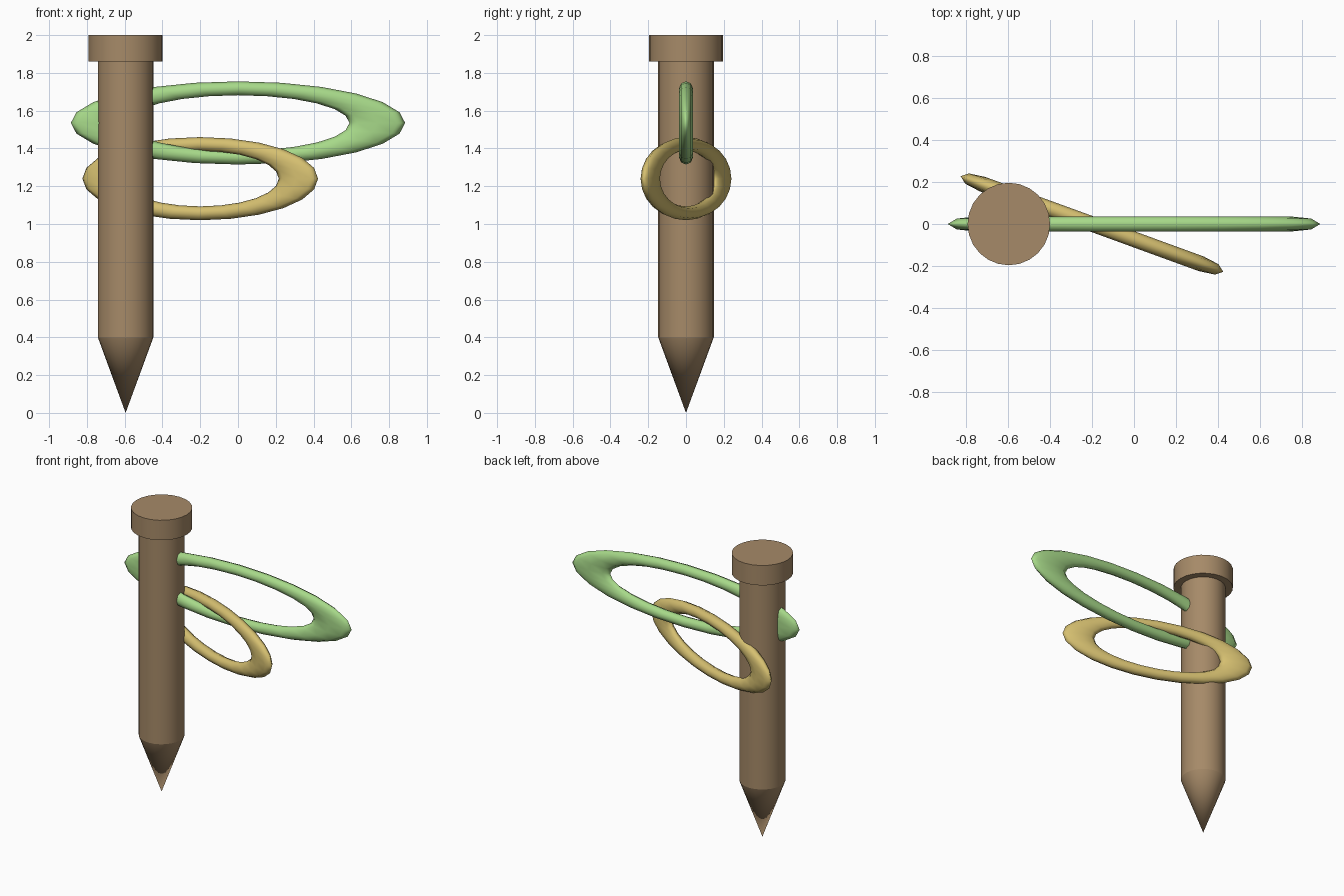
import bpy
from math import radians

default_cube = bpy.data.objects.get("Cube")
if default_cube:
    bpy.data.objects.remove(default_cube, do_unlink=True)


def srgb(r, g, b):
    return [((c / 255 + 0.055) / 1.055) ** 2.4 for c in (r, g, b)] + [1.0]


def material(name, colour):
    mat = bpy.data.materials.new(name)
    mat.use_nodes = True
    mat.diffuse_color = colour
    mat.node_tree.nodes["Principled BSDF"].inputs["Base Color"].default_value = colour
    return mat


wood = material("brown wood", srgb(166, 138, 104))
green = material("light green", srgb(167, 217, 137))
gold = material("pale gold", srgb(213, 191, 112))

POST_X = -0.595


def turned(name, bottom, top, r_bottom, r_top):
    """Upright round wooden part of the post."""
    bpy.ops.mesh.primitive_cone_add(
        vertices=24, radius1=r_bottom, radius2=r_top, depth=top - bottom,
        location=(POST_X, 0, (bottom + top) / 2))
    obj = bpy.context.object
    obj.name = name
    obj.data.materials.append(wood)
    bpy.ops.object.shade_smooth_by_angle(angle=radians(40))


def ring(name, mat, x, z, length, height, turn):
    """Upright torus stretched sideways, so its ends are thicker."""
    bpy.ops.mesh.primitive_torus_add(
        major_segments=24, minor_segments=8, major_radius=5 / 6, minor_radius=1 / 6,
        location=(x, 0, z), rotation=(radians(90), 0, radians(turn)))
    obj = bpy.context.object
    obj.name = name
    obj.scale = (length, height, height)
    obj.data.materials.append(mat)
    bpy.ops.object.shade_smooth()


# Post: pointed tip, shaft and wide cap
turned("post_tip", 0, 0.4, 0, 0.147)
turned("post_shaft", 0.4, 1.86, 0.147, 0.147)
turned("post_cap", 1.86, 2, 0.196, 0.196)

# Two stretched rings hung through the post
ring("upper_ring", green, 0, 1.535, 0.885, 0.22, 0)
ring("lower_ring", gold, -0.2, 1.24, 0.664, 0.22, -20)
